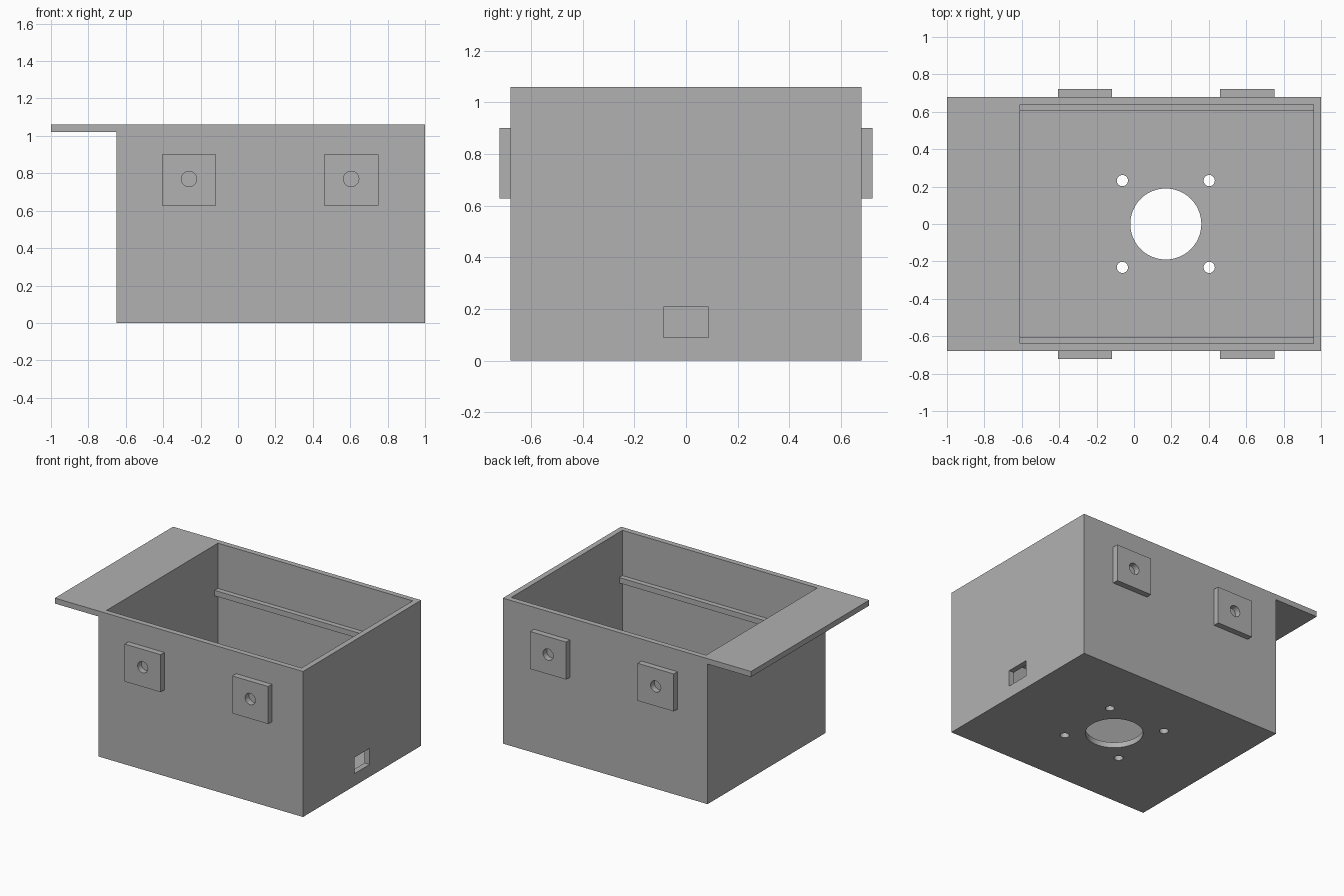
import bpy
import bmesh
from math import pi
from mathutils import Matrix, Vector

default = bpy.data.objects.get("Cube")
if default:
    bpy.data.objects.remove(default, do_unlink=True)

grey = bpy.data.materials.new("plain grey")
grey.use_nodes = True
colour = (0.44, 0.44, 0.44, 1)
grey.diffuse_color = colour
grey.node_tree.nodes["Principled BSDF"].inputs["Base Color"].default_value = colour


def finish(name, bm):
    mesh = bpy.data.meshes.new(name)
    bm.to_mesh(mesh)
    bm.free()
    mesh.materials.append(grey)
    obj = bpy.data.objects.new(name, mesh)
    bpy.context.scene.collection.objects.link(obj)
    return obj


def box(name, x, y, z):
    """Box from (low, high) pairs on each axis."""
    bm = bmesh.new()
    bmesh.ops.create_cube(bm, size=1)
    for v in bm.verts:
        v.co = Vector([a + (b - a) * (c + 0.5) for (a, b), c in zip((x, y, z), v.co)])
    return finish(name, bm)


def rod(name, centre, radius, length, axis="Z", sides=48):
    bm = bmesh.new()
    turn = Matrix.Rotation(pi / 2, 4, "X") if axis == "Y" else Matrix()
    bmesh.ops.create_cone(bm, cap_ends=True, segments=sides, radius1=radius,
                          radius2=radius, depth=length,
                          matrix=Matrix.Translation(centre) @ turn)
    return finish(name, bm)


def cut(obj, cutters):
    """Subtract the cutters, bake the result and discard the cutters."""
    for c in cutters:
        c.hide_render = True
        mod = obj.modifiers.new("cut", "BOOLEAN")
        mod.operation = "DIFFERENCE"
        mod.solver = "EXACT"
        mod.object = c
    bpy.context.view_layer.update()
    evaluated = obj.evaluated_get(bpy.context.evaluated_depsgraph_get())
    baked = bpy.data.meshes.new_from_object(evaluated)
    obj.modifiers.clear()
    obj.data = baked
    for c in cutters:
        bpy.data.objects.remove(c, do_unlink=True)


def shade(obj):
    bpy.ops.object.select_all(action="DESELECT")
    obj.select_set(True)
    bpy.context.view_layer.objects.active = obj
    bpy.ops.object.shade_smooth_by_angle()


HEIGHT, WALL, HALF = 1.06, 0.04, 0.68
LEFT, RIGHT = -0.65, 1.0
INNER = (LEFT + WALL, RIGHT - WALL)

# Open box with cable slot, round floor opening and four screw holes
case = box("case", (LEFT, RIGHT), (-HALF, HALF), (0, HEIGHT))
hub = 0.17
cutters = [
    box("cavity", INNER, (WALL - HALF, HALF - WALL), (WALL, HEIGHT + 0.1)),
    box("slot", (0.9, 1.1), (-0.087, 0.087), (0.09, 0.207)),
    rod("floor_opening", (hub, 0, 0), 0.19, 0.2),
]
for sx in (-1, 1):
    for sy in (-1, 1):
        cutters.append(rod("screw_hole", (hub + sx * 0.232, sy * 0.232, 0), 0.03, 0.2, sides=32))
cut(case, cutters)
shade(case)

# Ledge overhanging one end at the rim
box("rim_ledge", (-1, LEFT), (-HALF, HALF), (HEIGHT - WALL, HEIGHT))

# Inner rails and drilled mounting pads on both long sides
for side, sy in (("front", -1), ("back", 1)):
    box(side + "_rail", INNER, sorted((sy * 0.603, sy * (HALF - WALL))), (0.69, 0.73))
    for i, x in enumerate((-0.262, 0.605)):
        pad = box(f"{side}_pad_{i + 1}", (x - 0.145, x + 0.145),
                  sorted((sy * HALF, sy * 0.723)), (0.627, 0.9))
        cut(pad, [rod("pad_hole", (x, sy * 0.7, 0.77), 0.041, 0.2, "Y", 32)])
        shade(pad)
